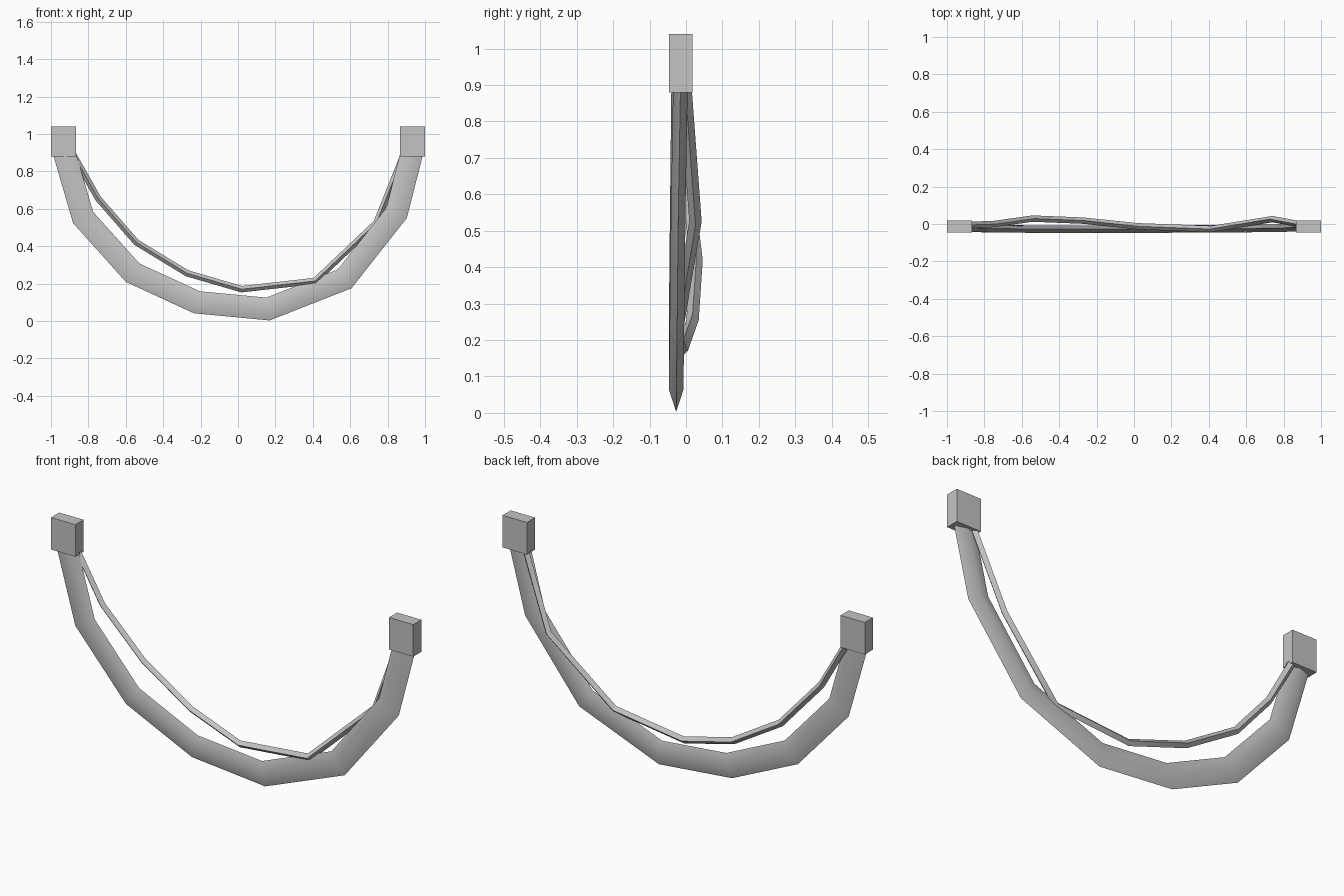
import bpy, bmesh, math
from mathutils import Vector

cube = bpy.data.objects.get("Cube")
if cube:
    bpy.data.objects.remove(cube, do_unlink=True)

GREY = (0.55, 0.55, 0.55, 1)
grey = bpy.data.materials.new("light_grey")
grey.diffuse_color = GREY
grey.use_nodes = True
grey.node_tree.nodes["Principled BSDF"].inputs["Base Color"].default_value = GREY


def finish(name, bm):
    bmesh.ops.recalc_face_normals(bm, faces=bm.faces)
    mesh = bpy.data.meshes.new(name)
    bm.to_mesh(mesh)
    bm.free()
    mesh.materials.append(grey)
    obj = bpy.data.objects.new(name, mesh)
    bpy.context.collection.objects.link(obj)
    return obj


def smooth(obj, degrees):
    bpy.ops.object.select_all(action="DESELECT")
    obj.select_set(True)
    bpy.context.view_layer.objects.active = obj
    bpy.ops.object.shade_smooth_by_angle(angle=math.radians(degrees))


def diamond_sweep(name, path, half_height, half_depth):
    """Sweep a diamond section along a path with mitred bends."""
    pts = [Vector(p) for p in path]
    bm = bmesh.new()
    rings = []
    for i, p in enumerate(pts):
        before = p - pts[max(i - 1, 0)]
        after = pts[min(i + 1, len(pts) - 1)] - p
        dirs = [Vector((d.x, 0, d.z)).normalized() for d in (before, after) if d.length]
        along = sum(dirs, Vector()).normalized()
        up = Vector((-along.z, 0, along.x)) * half_height / along.dot(dirs[0])
        back = Vector((0, half_depth, 0))
        rings.append([bm.verts.new(p + o) for o in (up, back, -up, -back)])
    for a, b in zip(rings, rings[1:]):
        for k in range(4):
            n = (k + 1) % 4
            bm.faces.new((a[k], a[n], b[n], b[k]))
    bm.faces.new(rings[0])
    bm.faces.new(rings[-1])
    return finish(name, bm)


# Wide lower band hanging between the blocks
band = diamond_sweep("hanging_band", [
    (-0.935, -0.02, 0.92), (-0.828, -0.024, 0.553), (-0.563, -0.027, 0.258),
    (-0.22, -0.027, 0.10), (0.16, -0.027, 0.064), (0.57, -0.025, 0.225),
    (0.848, -0.021, 0.578), (0.935, -0.015, 0.92)], 0.06, 0.02)
smooth(band, 50)

# Thin upper strand weaving behind and in front of the band
strand = diamond_sweep("thin_strand", [
    (-0.887, -0.005, 0.90), (-0.748, 0.0, 0.655), (-0.543, 0.029, 0.42),
    (-0.272, 0.018, 0.255), (0.02, -0.012, 0.17), (0.412, -0.027, 0.214),
    (0.74, 0.026, 0.525), (0.89, -0.002, 0.90)], 0.017, 0.017)
smooth(strand, 30)

# End blocks
for side, label in ((1, "left"), (-1, "right")):
    bm = bmesh.new()
    bmesh.ops.create_cube(bm, size=1)
    bmesh.ops.scale(bm, vec=(0.134, 0.064, 0.16), verts=bm.verts)
    bmesh.ops.translate(bm, vec=(side * 0.933, -0.014, 0.96), verts=bm.verts)
    finish(label + "_end_block", bm)
